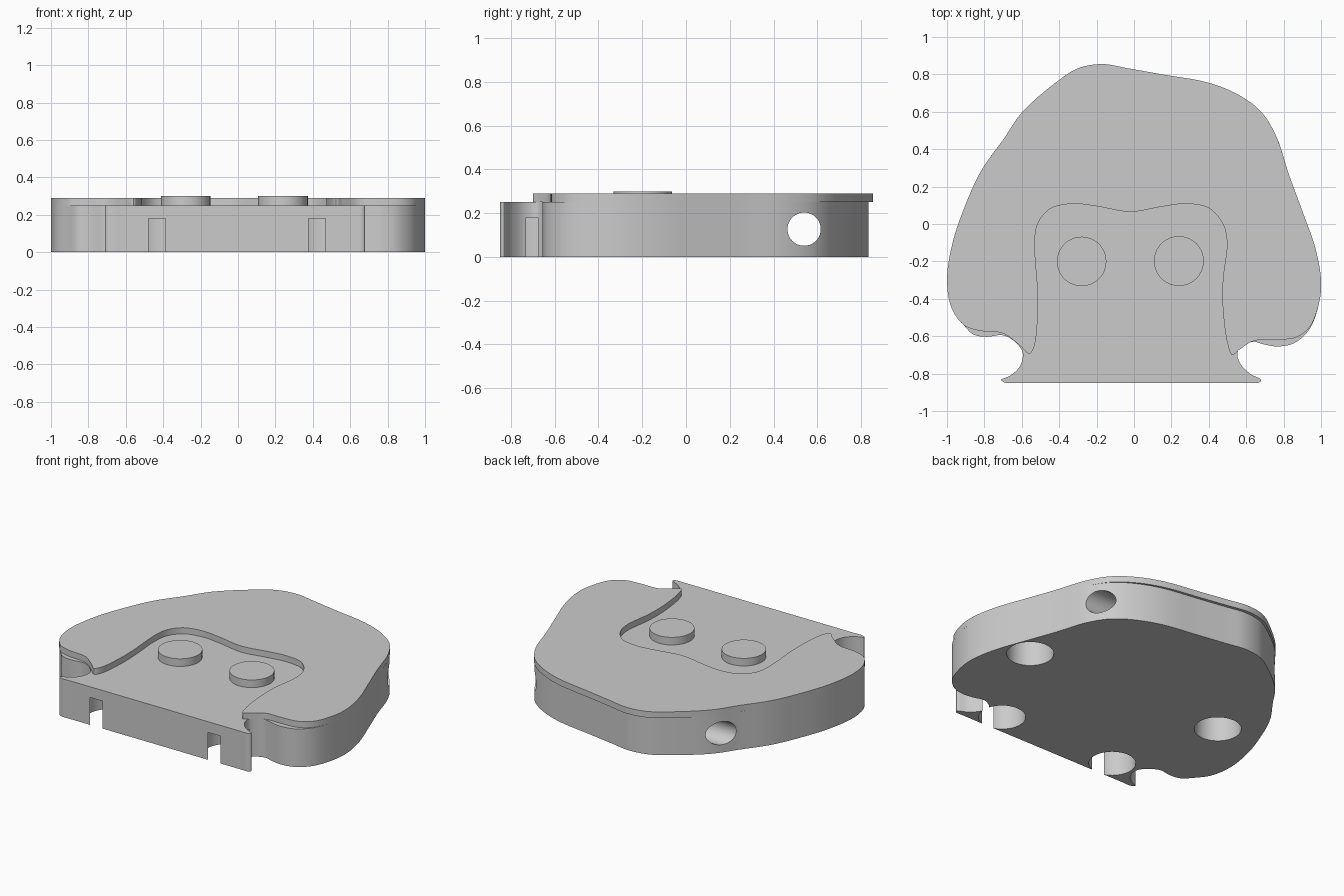
import bpy, bmesh, math
from mathutils import Vector

if "Cube" in bpy.data.objects:
    bpy.data.objects.remove(bpy.data.objects["Cube"])

grey = bpy.data.materials.new("plain grey")
grey.diffuse_color = (0.6, 0.6, 0.6, 1)
grey.use_nodes = True
grey.node_tree.nodes["Principled BSDF"].inputs["Base Color"].default_value = grey.diffuse_color


def smooth_loop(pts, steps=6):
    """Closed centripetal Catmull-Rom curve through 2D points."""
    out, n = [], len(pts)
    for i in range(n):
        p = [Vector(pts[(i + k) % n]) for k in (-1, 0, 1, 2)]
        t = [0.0]
        for a, b in zip(p, p[1:]):
            t.append(t[-1] + math.sqrt((b - a).length))
        for s in range(steps):
            u = t[1] + (t[2] - t[1]) * s / steps
            lerp = lambda a, b, i, j: a * ((t[j] - u) / (t[j] - t[i])) + b * ((u - t[i]) / (t[j] - t[i]))
            a1, a2, a3 = (lerp(p[k], p[k + 1], k, k + 1) for k in range(3))
            b1, b2 = lerp(a1, a2, 0, 2), lerp(a2, a3, 1, 3)
            out.append(lerp(b1, b2, 1, 2))
    return out


def finish(ob):
    bpy.ops.object.select_all(action='DESELECT')
    ob.select_set(True)
    bpy.context.view_layer.objects.active = ob
    bpy.ops.object.shade_smooth_by_angle(angle=math.radians(30))


def extrude(name, loop, z0, z1):
    """Flat plate with the given outline between two heights."""
    bm = bmesh.new()
    face = bm.faces.new([bm.verts.new((x, y, z0)) for x, y in loop])
    new = bmesh.ops.extrude_face_region(bm, geom=[face])["geom"]
    bmesh.ops.translate(bm, vec=(0, 0, z1 - z0),
                        verts=[v for v in new if isinstance(v, bmesh.types.BMVert)])
    bmesh.ops.recalc_face_normals(bm, faces=bm.faces)
    me = bpy.data.meshes.new(name)
    bm.to_mesh(me)
    bm.free()
    me.materials.append(grey)
    ob = bpy.data.objects.new(name, me)
    bpy.context.collection.objects.link(ob)
    return ob


def circle(x, y, r, n=64):
    return [(x + r * math.cos(2 * math.pi * i / n), y + r * math.sin(2 * math.pi * i / n))
            for i in range(n)]


# shared outer contour, right side over the back to the left side
outer = [(.99, -.42), (1, -.3), (.97, -.13), (.9, .07), (.83, .26), (.76, .47), (.68, .6),
         (.56, .69), (.4, .755), (.15, .80), (-.03, .832), (-.17, .855), (-.3, .832),
         (-.42, .755), (-.6, .595), (-.7, .45), (-.82, .28), (-.91, .08), (-.97, -.1),
         (-1, -.3), (-.975, -.45), (-.91, -.54)]
# hair: lower left edge, fringe around the face, lower right edge
fringe = [(-.83, -.57), (-.7, -.585), (-.61, -.65), (-.56, -.693), (-.535, -.66), (-.515, -.5),
          (-.515, -.35), (-.53, -.1), (-.515, 0), (-.45, .08), (-.33, .108), (-.2, .095),
          (-.02, .065), (.15, .093), (.28, .108), (.4, .085), (.475, 0), (.497, -.1),
          (.475, -.3), (.475, -.45), (.5, -.64), (.525, -.70), (.56, -.675), (.64, -.625),
          (.76, -.62), (.87, -.605), (.94, -.55)]
# body: lower lobes, neck notches and straight shoulder edge
shoulders = [(-.86, -.59), (-.79, -.603), (-.7, -.595), (-.63, -.635), (-.595, -.69),
             (-.61, -.76), (-.66, -.81), (-.71, -.833), (-.69, -.848), (-.6, -.849),
             (0, -.849), (.6, -.849), (.67, -.847), (.68, -.833), (.62, -.80), (.565, -.74),
             (.555, -.68), (.63, -.63), (.7, -.645), (.77, -.655), (.86, -.635), (.94, -.56)]

# body block, slightly shorter than the hair at the back
body_outer = [(x, y - max(0, y - .5) * .06) for x, y in outer]
body = extrude("body", smooth_loop(body_outer + shoulders), 0, .25)

# blind holes from below and one cross hole through the sides
cutters = [extrude("hole_cutter", circle(x, y, .14), -.1, .18)
           for x, y in ((-.4325, -.717), (.4225, -.717), (.78, -.03), (-.65, 0))]
bpy.ops.mesh.primitive_cylinder_add(vertices=64, radius=.076, depth=3,
                                    location=(0, .54, .127), rotation=(0, math.pi / 2, 0))
cutters.append(bpy.context.object)
cutters[-1].data.materials.append(grey)
bpy.context.view_layer.objects.active = body
for c in cutters:
    m = body.modifiers.new("hole", 'BOOLEAN')
    m.operation, m.solver, m.object = 'DIFFERENCE', 'EXACT', c
    bpy.context.view_layer.objects.active = body
    bpy.ops.object.modifier_apply(modifier=m.name)
    bpy.data.objects.remove(c)
finish(body)

# raised hair plate and eyes
finish(extrude("hair", smooth_loop(outer + fringe), .25, .29))
finish(extrude("left_eye", circle(-.28, -.2, .132), .25, .30))
finish(extrude("right_eye", circle(.24, -.198, .133), .25, .30))
